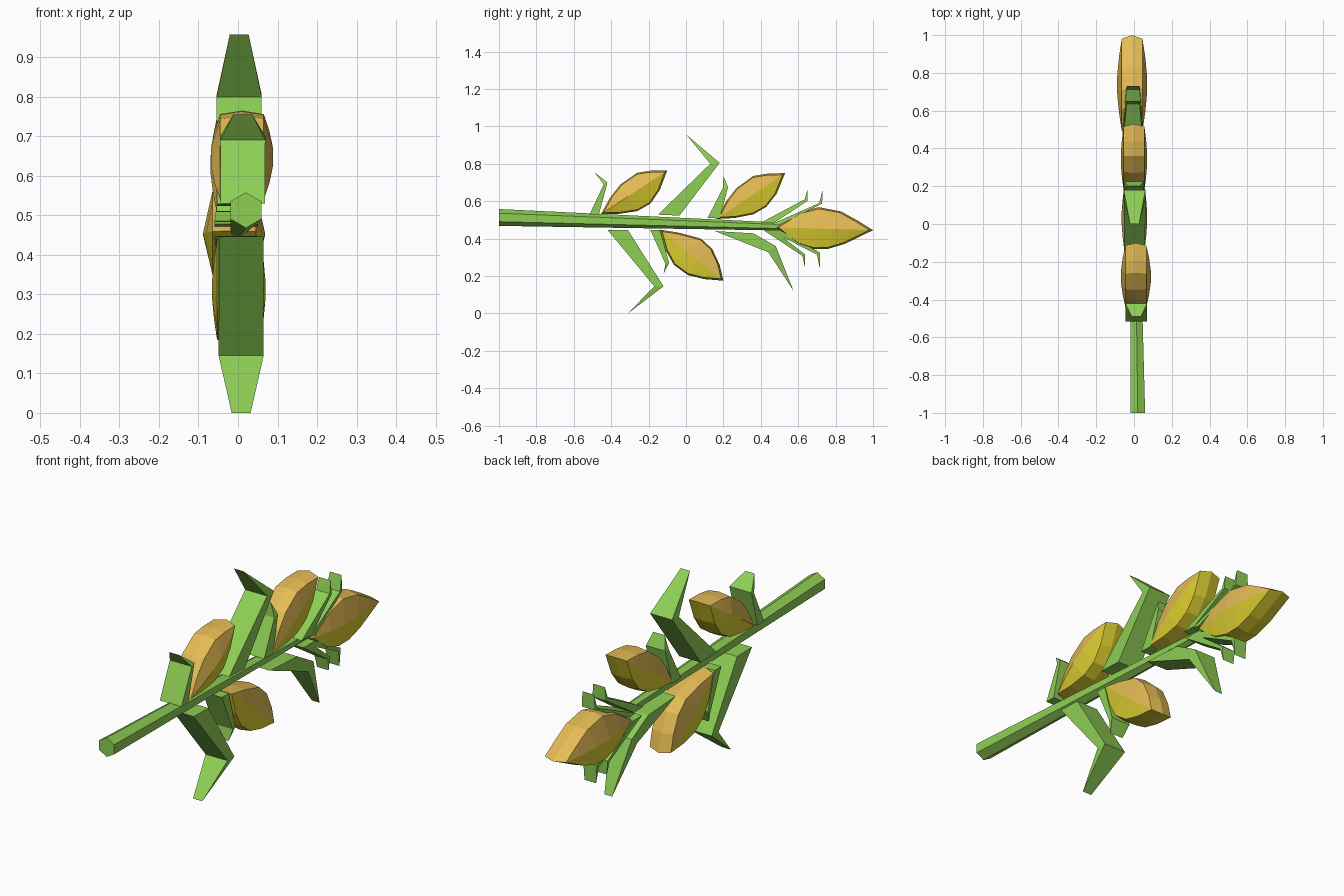
import bpy, bmesh, math
from mathutils import Vector

if "Cube" in bpy.data.objects:
    bpy.data.objects.remove(bpy.data.objects["Cube"])


def material(name, rgb):
    m = bpy.data.materials.new(name)
    m.diffuse_color = (*rgb, 1)
    m.use_nodes = True
    m.node_tree.nodes["Principled BSDF"].inputs["Base Color"].default_value = m.diffuse_color
    return m


GREEN = material("leaf_green", (0.27, 0.62, 0.09))
GOLD = material("bud_gold", (0.78, 0.50, 0.09))
YELLOW = material("bud_yellow", (0.72, 0.62, 0.03))


def finish(name, bm, mats):
    bmesh.ops.remove_doubles(bm, verts=bm.verts, dist=1e-5)
    bmesh.ops.recalc_face_normals(bm, faces=bm.faces)
    me = bpy.data.meshes.new(name)
    bm.to_mesh(me)
    bm.free()
    for m in mats:
        me.materials.append(m)
    ob = bpy.data.objects.new(name, me)
    bpy.context.collection.objects.link(ob)
    return ob


def skin(bm, rings, mat_of=lambda k: 0):
    rows = [[bm.verts.new(p) for p in r] for r in rings]
    n = len(rows[0])
    for a, b in zip(rows, rows[1:]):
        for k in range(n):
            f = bm.faces.new((a[k], a[(k + 1) % n], b[(k + 1) % n], b[k]))
            f.material_index = mat_of(k)
    return rows


# Stem: tapered six-sided rod
def stem():
    bm = bmesh.new()
    rings = []
    for x, y, z, r in ((0.02, -1, 0.513, 0.045), (0.0, 0.52, 0.464, 0.021)):
        rings.append([(x + r * math.sin(k * math.pi / 3), y,
                       z + r * math.cos(k * math.pi / 3)) for k in range(6)])
    rows = skin(bm, rings)
    bm.faces.new(rows[0])
    bm.faces.new(rows[1])
    finish("stem", bm, [GREEN])


# Leaf: side profile with a kink, given a width at base, kink and tip
def leaf(name, prof, cx, widths):
    base_w, kink_w, tip_w = widths
    half = (base_w, kink_w, tip_w, kink_w, base_w)
    bm = bmesh.new()
    rows = skin(bm, [[(cx + s * w, y, z) for w, (y, z) in zip(half, prof)]
                     for s in (-1, 1)])
    for r in rows:
        bm.faces.new((r[0], r[1], r[3], r[4]))
        bm.faces.new((r[1], r[2], r[3]))
    finish(name, bm, [GREEN])


# Bud: lens outline with a bevelled rim and a raised ridge on each flank
def bud(name, base, tip, upper, lower, cx, rim=0.055, ridge=0.08):
    base, tip = Vector(base), Vector(tip)
    top = [base] + [Vector(p) for p in upper] + [tip]
    bot = [base] + [Vector(p) for p in lower] + [tip]
    mid = (base + tip) / 2
    n = len(top) - 1

    def inset(p):
        return mid + (p - mid) * 0.925

    rings = []
    for i, (t, b) in enumerate(zip(top, bot)):
        ti, bi = inset(t), inset(b)
        m = inset(base.lerp(tip, i / n))
        w = rim + (ridge - rim) * math.sin(math.pi * i / n)
        ring = [(0, t), (rim, ti), (w, m), (rim, bi),
                (0, b), (-rim, bi), (-w, m), (-rim, ti)]
        rings.append([(cx + x, p.x, p.y) for x, p in ring])
    bm = bmesh.new()
    skin(bm, rings, lambda k: 1 if 2 <= k <= 5 else 0)
    finish(name, bm, [GOLD, YELLOW])


stem()

bud("end_bud", (0.475, 0.46), (1.0, 0.445),
    [(0.60, 0.54), (0.71, 0.568), (0.83, 0.545), (0.92, 0.495)],
    [(0.59, 0.37), (0.68, 0.343), (0.76, 0.345), (0.85, 0.372)], -0.01)
bud("upper_bud_front", (-0.455, 0.53), (-0.10, 0.765),
    [(-0.405, 0.62), (-0.35, 0.69), (-0.26, 0.752), (-0.19, 0.763)],
    [(-0.36, 0.532), (-0.26, 0.547), (-0.19, 0.587), (-0.14, 0.66)], 0.01)
bud("upper_bud_back", (0.165, 0.505), (0.53, 0.75),
    [(0.215, 0.60), (0.27, 0.67), (0.36, 0.735), (0.44, 0.748)],
    [(0.26, 0.51), (0.36, 0.53), (0.43, 0.57), (0.485, 0.64)], 0.0, ridge=0.07)
bud("lower_bud", (-0.14, 0.448), (0.20, 0.175),
    [(-0.04, 0.432), (0.08, 0.40), (0.14, 0.345), (0.18, 0.26)],
    [(-0.11, 0.34), (-0.065, 0.26), (0.01, 0.205), (0.10, 0.183)], 0.002, ridge=0.068)

# Leaf profiles run base, inner kink, tip, outer kink, base
wide, small = (0.056, 0.057, 0.024), (0.055, 0.035, 0.03)
leaves = {
    "large_upper_leaf": ([(-0.15, 0.528), (0.13, 0.80), (0, 0.957), (0.18, 0.805), (-0.035, 0.523)], 0.003, wide),
    "front_upper_leaf": ([(-0.515, 0.53), (-0.44, 0.69), (-0.49, 0.755), (-0.42, 0.70), (-0.465, 0.53)], 0.012, wide),
    "large_lower_leaf": ([(-0.42, 0.447), (-0.17, 0.145), (-0.31, 0), (-0.12, 0.145), (-0.31, 0.445)], 0.008, wide),
    "small_lower_leaf": ([(-0.19, 0.445), (-0.11, 0.265), (-0.12, 0.21), (-0.09, 0.27), (-0.14, 0.445)], 0.0, (0.05, 0.05, 0.035)),
    "small_upper_leaf": ([(0.115, 0.51), (0.197, 0.67), (0.20, 0.735), (0.225, 0.675), (0.18, 0.508)], 0.0, (0.055, 0.05, 0.03)),
    "back_lower_leaf": ([(0.155, 0.44), (0.44, 0.327), (0.575, 0.12), (0.48, 0.36), (0.36, 0.428)], 0.0, (0.056, 0.055, 0.02)),
    "tip_upper_leaf_a": ([(0.40, 0.485), (0.635, 0.61), (0.65, 0.665), (0.65, 0.602), (0.47, 0.483)], -0.005, small),
    "tip_upper_leaf_b": ([(0.46, 0.478), (0.712, 0.59), (0.73, 0.66), (0.728, 0.587), (0.50, 0.472)], -0.005, small),
    "tip_lower_leaf_a": ([(0.41, 0.448), (0.622, 0.308), (0.635, 0.25), (0.637, 0.315), (0.47, 0.445)], -0.005, small),
    "tip_lower_leaf_b": ([(0.44, 0.447), (0.70, 0.315), (0.715, 0.24), (0.717, 0.325), (0.50, 0.447)], -0.005, small),
}
for name, (prof, cx, widths) in leaves.items():
    leaf(name, prof, cx, widths)
